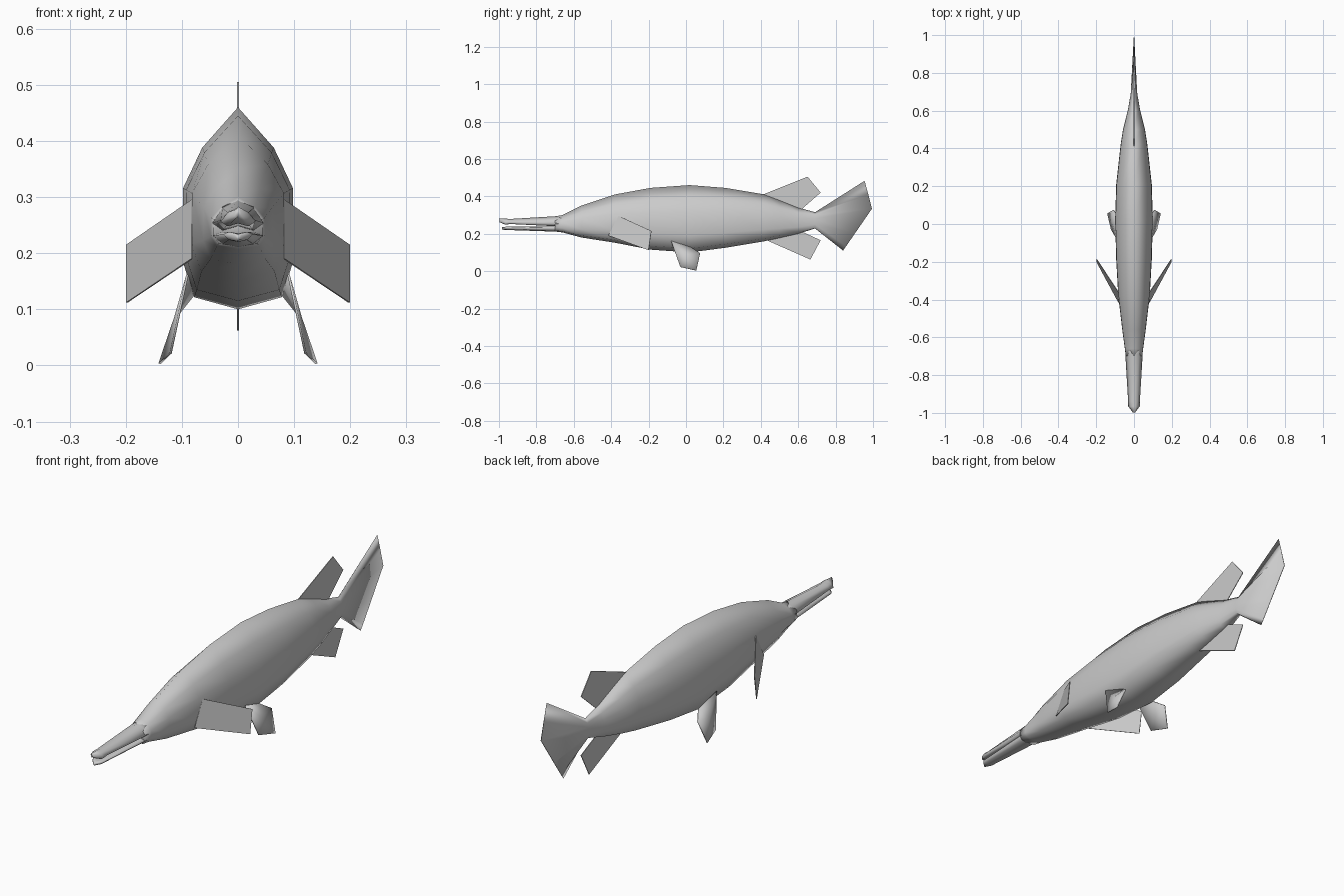
import bpy

cube = bpy.data.objects.get("Cube")
if cube:
    bpy.data.objects.remove(cube)

grey = bpy.data.materials.new("plain grey")
grey.use_nodes = True
colour = (0.6, 0.6, 0.6, 1)
grey.diffuse_color = colour
grey.node_tree.nodes["Principled BSDF"].inputs["Base Color"].default_value = colour


def make(name, verts, faces, smooth=True):
    mesh = bpy.data.meshes.new(name)
    mesh.from_pydata(verts, [], faces)
    mesh.materials.append(grey)
    mesh.polygons.foreach_set("use_smooth", [smooth] * len(faces))
    obj = bpy.data.objects.new(name, mesh)
    bpy.context.collection.objects.link(obj)
    return obj


def ring(section, y, top, bottom, w):
    # Right half runs from top to bottom, then the mirrored half runs back up
    half = [(w * a, y, bottom + (top - bottom) * f) for a, f in section]
    return half + [(-x, yy, z) for x, yy, z in half[-2:0:-1]]


def loft(name, rings):
    n = len(rings[0])
    verts = [v for r in rings for v in r]
    faces = [(i * n + j, i * n + (j + 1) % n, (i + 1) * n + (j + 1) % n, (i + 1) * n + j)
             for i in range(len(rings) - 1) for j in range(n)]
    faces += [tuple(reversed(range(n))), tuple(range(len(verts) - n, len(verts)))]
    return make(name, verts, faces)


# Body: y, top, bottom, half width, ending in the fanned tail
BODY = [(0, 1), (0.62, 0.8), (0.95, 0.6), (0.97, 0.25), (0.76, 0.06), (0, 0)]
stations = [
    (-0.70, 0.293, 0.212, 0.045), (-0.66, 0.30, 0.207, 0.050),
    (-0.56, 0.35, 0.180, 0.064), (-0.38, 0.41, 0.152, 0.086),
    (-0.19, 0.445, 0.115, 0.097), (0.02, 0.46, 0.10, 0.103),
    (0.21, 0.445, 0.125, 0.097), (0.42, 0.41, 0.160, 0.073),
    (0.50, 0.38, 0.177, 0.060), (0.60, 0.34, 0.200, 0.034),
    (0.69, 0.315, 0.228, 0.018)]
rings = [ring(BODY, *s) for s in stations]
tail_edge = []
for x, _, z in ring(BODY, 0, 0.483, 0.11, 0.001):
    y = 0.955 + (0.483 - z) * 0.27 if z > 0.335 else 0.84 + (z - 0.11) * 0.69
    tail_edge.append((x, y, z))
rings.append(tail_edge)
loft("body_and_tail", rings)

# Long jaws with a narrow open mouth between them
UPPER = [(0, 1), (0.6, 0.75), (1, 0.25), (0.6, 0), (0, 0.15)]
LOWER = [(0, 0.85), (0.6, 1), (1, 0.75), (0.6, 0.2), (0, 0)]
loft("upper_jaw", [ring(UPPER, *s) for s in (
    (-0.998, 0.283, 0.262, 0.006), (-0.965, 0.281, 0.248, 0.031),
    (-0.94, 0.279, 0.252, 0.031), (-0.69, 0.294, 0.240, 0.046),
    (-0.64, 0.30, 0.240, 0.045))])
loft("lower_jaw", [ring(LOWER, *s) for s in (
    (-0.985, 0.235, 0.222, 0.006), (-0.96, 0.238, 0.220, 0.027),
    (-0.69, 0.238, 0.211, 0.045), (-0.64, 0.245, 0.206, 0.046))])


def fin(name, verts):
    obj = make(name, verts, [tuple(range(len(verts)))], False)
    solid = obj.modifiers.new("thickness", "SOLIDIFY")
    solid.thickness = 0.003
    solid.offset = 0


# Middle fins
fin("dorsal_fin", [(0, 0.40, 0.405), (0, 0.65, 0.505), (0, 0.72, 0.42), (0, 0.60, 0.315)])
fin("anal_fin", [(0, 0.42, 0.17), (0, 0.665, 0.062), (0, 0.72, 0.165), (0, 0.60, 0.22)])

# Paired fins
for side, s in (("left", 1), ("right", -1)):
    fin(side + "_pectoral_fin", [
        (s * 0.082, -0.36, 0.295), (s * 0.198, -0.185, 0.215),
        (s * 0.198, -0.20, 0.112), (s * 0.082, -0.415, 0.19)])
    # Cupped pelvic fin: a fan of faces around its raised middle
    rim = [(0.09, -0.08, 0.162), (0.12, -0.03, 0.022), (0.14, 0.055, 0.003),
           (0.108, 0.075, 0.095), (0.08, 0.03, 0.125)]
    verts = [(s * x, y, z) for x, y, z in rim + [(0.112, 0.0, 0.085)]]
    pelvic = make(side + "_pelvic_fin", verts, [(i, (i + 1) % 5, 5) for i in range(5)])
    mod = pelvic.modifiers.new("thickness", "SOLIDIFY")
    mod.thickness = 0.004
    mod.offset = 0
